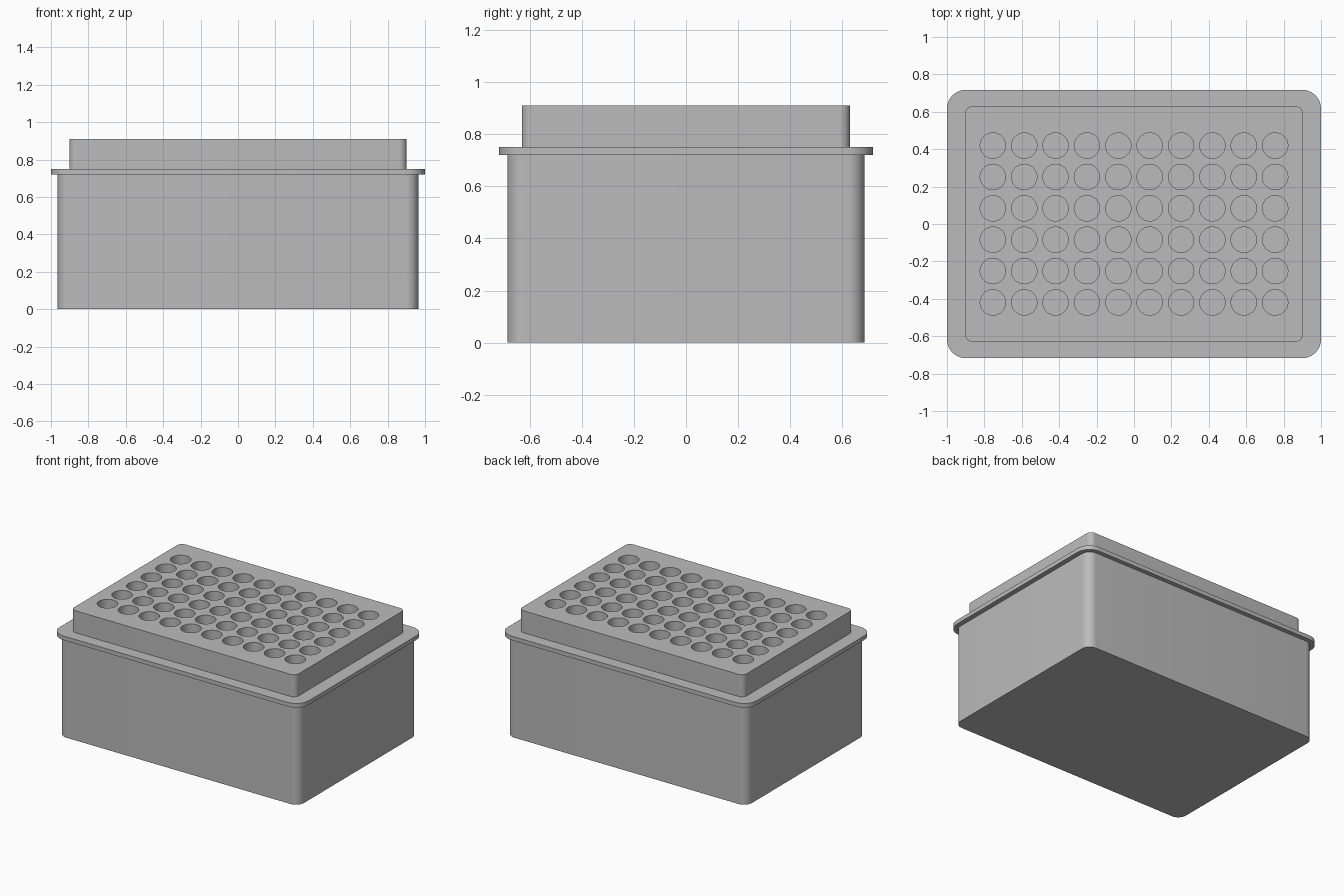
import bpy, bmesh, math
from mathutils import Matrix, Vector

cube = bpy.data.objects.get("Cube")
if cube:
    bpy.data.objects.remove(cube, do_unlink=True)

COLS, ROWS, PITCH = 10, 6, 0.1677
HOLE_R, HOLE_FLOOR = 0.068, 0.5

grey = bpy.data.materials.new("plain grey")
grey.use_nodes = True
colour = (0.5, 0.5, 0.5, 1)
grey.diffuse_color = colour
grey.node_tree.nodes["Principled BSDF"].inputs["Base Color"].default_value = colour


def to_object(name, bm):
    mesh = bpy.data.meshes.new(name)
    bmesh.ops.recalc_face_normals(bm, faces=bm.faces)
    bm.to_mesh(mesh)
    bm.free()
    mesh.materials.append(grey)
    obj = bpy.data.objects.new(name, mesh)
    bpy.context.collection.objects.link(obj)
    return obj


def rounded_slab(name, hx, hy, radius, z0, z1, steps=10):
    """Upright block with rounded vertical corners."""
    bm = bmesh.new()
    ring = []
    for quarter, (sx, sy) in enumerate([(1, 1), (-1, 1), (-1, -1), (1, -1)]):
        for i in range(steps + 1):
            a = (quarter + i / steps) * math.pi / 2
            ring.append(bm.verts.new((sx * (hx - radius) + radius * math.cos(a),
                                      sy * (hy - radius) + radius * math.sin(a), z0)))
    base = bm.faces.new(ring)
    top = bmesh.ops.extrude_face_region(bm, geom=[base], use_keep_orig=True)
    moved = [g for g in top["geom"] if isinstance(g, bmesh.types.BMVert)]
    bmesh.ops.translate(bm, verts=moved, vec=Vector((0, 0, z1 - z0)))
    return to_object(name, bm)


# Stacked parts: box, projecting rim, raised rack block
parts = [
    rounded_slab("box_body", 0.965, 0.685, 0.065, 0, 0.72),
    rounded_slab("rim_flange", 1.0, 0.717, 0.1, 0.72, 0.75),
    rounded_slab("rack_block", 0.902, 0.63, 0.04, 0.75, 0.91),
]

# Grid of round wells used as a cutter
bm = bmesh.new()
for c in range(COLS):
    for r in range(ROWS):
        pos = Vector(((c - (COLS - 1) / 2) * PITCH, (r - (ROWS - 1) / 2) * PITCH,
                      (HOLE_FLOOR + 1) / 2))
        bmesh.ops.create_cone(bm, cap_ends=True, segments=40, radius1=HOLE_R,
                              radius2=HOLE_R, depth=1 - HOLE_FLOOR,
                              matrix=Matrix.Translation(pos))
cutter = to_object("well_cutter", bm)
cutter.hide_render = True

# Cut the wells, bake the result and shade the round surfaces smooth
for part in parts:
    cut = part.modifiers.new("wells", "BOOLEAN")
    cut.operation = "DIFFERENCE"
    cut.solver = "EXACT"
    cut.object = cutter
bpy.context.view_layer.update()
for part in parts:
    graph = bpy.context.evaluated_depsgraph_get()
    baked = bpy.data.meshes.new_from_object(part.evaluated_get(graph))
    part.modifiers.clear()
    part.data = baked
    bpy.ops.object.select_all(action="DESELECT")
    part.select_set(True)
    bpy.context.view_layer.objects.active = part
    bpy.ops.object.shade_smooth_by_angle(angle=math.radians(30))
bpy.data.objects.remove(cutter, do_unlink=True)
